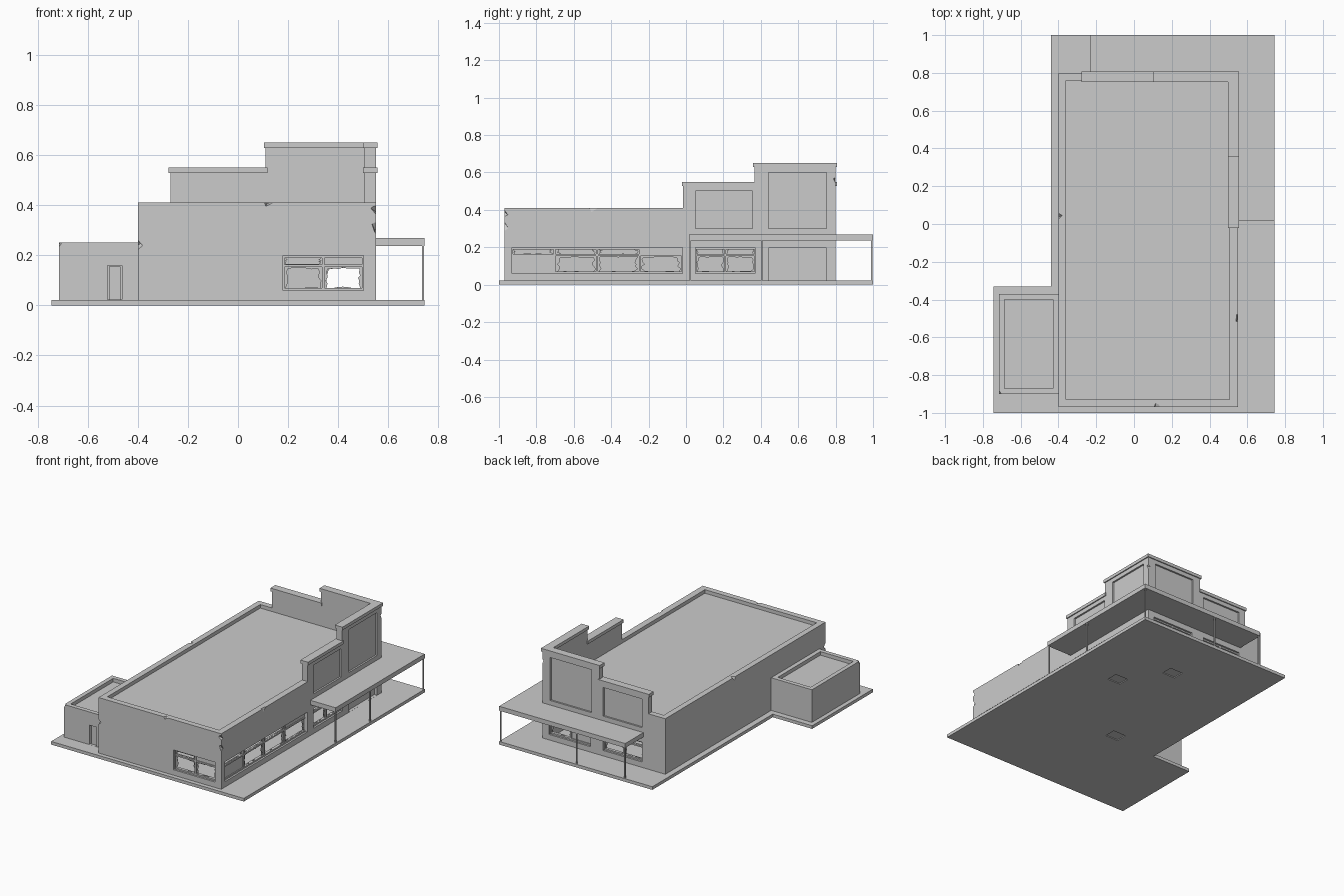
import bpy, bmesh, math, random
from mathutils import Vector, Euler

random.seed(4)
if "Cube" in bpy.data.objects:
    bpy.data.objects.remove(bpy.data.objects["Cube"])

grey = bpy.data.materials.new("plain grey")
grey.use_nodes = True
GREY = (0.6, 0.6, 0.6, 1)
grey.diffuse_color = GREY
grey.node_tree.nodes["Principled BSDF"].inputs["Base Color"].default_value = GREY


def finish(name, bm):
    bmesh.ops.recalc_face_normals(bm, faces=bm.faces)
    mesh = bpy.data.meshes.new(name)
    bm.to_mesh(mesh)
    bm.free()
    mesh.materials.append(grey)
    ob = bpy.data.objects.new(name, mesh)
    bpy.context.collection.objects.link(ob)
    return ob


def box(name, x, y, z, turn=None):
    bm = bmesh.new()
    bmesh.ops.create_cube(bm, size=1)
    size = Vector((x[1] - x[0], y[1] - y[0], z[1] - z[0]))
    mid = Vector((x[0] + x[1], y[0] + y[1], z[0] + z[1])) / 2
    for v in bm.verts:
        v.co = v.co * size
        if turn:
            v.co.rotate(turn)
        v.co += mid
    return finish(name, bm)


def prism(name, outline, z0, z1):
    bm = bmesh.new()
    base = bm.faces.new([bm.verts.new((x, y, z0)) for x, y in outline])
    top = bmesh.ops.extrude_face_region(bm, geom=[base])["geom"]
    for v in top:
        if isinstance(v, bmesh.types.BMVert):
            v.co.z = z1
    return finish(name, bm)


def cut(ob, x, y, z, turn=None):
    cutter = box("cutter", x, y, z, turn)
    mod = ob.modifiers.new("cut", "BOOLEAN")
    mod.operation, mod.solver, mod.object = "DIFFERENCE", "EXACT", cutter
    bpy.context.view_layer.objects.active = ob
    bpy.ops.object.modifier_apply(modifier=mod.name)
    bpy.data.objects.remove(cutter)


def chip(ob, place, size):
    # Broken corner or edge
    span = [(c - size / 2, c + size / 2) for c in place]
    cut(ob, *span, turn=Euler([random.uniform(0.4, 1.1) for _ in range(3)]))


# Wall sides: turn a span along the wall and a span outward into x and y
WALLS = {"front": -0.97, "right": 0.55, "back": 0.80}


def on_wall(side, u, d0, d1):
    face = WALLS[side]
    sign = -1 if side == "front" else 1
    d = tuple(sorted((face + sign * d0, face + sign * d1)))
    return (d, u) if side == "right" else (u, d)


# Ground slab with shallow underside pits
slab = prism("ground_slab", [(-0.745, -1), (0.745, -1), (0.745, 1), (-0.44, 1),
                             (-0.44, -0.33), (-0.745, -0.33)], 0, 0.022)
for x, y in [(0.16, 0.58), (0.38, 0.29), (-0.08, -0.28)]:
    cut(slab, (x - 0.05, x + 0.05), (y - 0.04, y + 0.04), (-0.01, 0.006))

# Main hall: hollow room below, sunken roof above
hall = box("main_hall", (-0.40, 0.55), (-0.97, 0.80), (0.02, 0.41))
cut(hall, (-0.36, 0.51), (-0.93, 0.76), (0.0225, 0.36))
cut(hall, (-0.36, 0.505), (-0.93, 0.76), (0.385, 0.5))

# Raised stepped walls on the back and right edges
raised = {
    "tower_back_wall": ((0.11, 0.55), (0.76, 0.80), 0.65),
    "tower_right_wall": ((0.505, 0.55), (0.365, 0.76), 0.65),
    "step_back_wall": ((-0.27, 0.11), (0.76, 0.80), 0.55),
    "step_right_wall": ((0.505, 0.55), (-0.015, 0.365), 0.55),
}
walls = {}
for name, (x, y, top) in raised.items():
    walls[name] = box(name, x, y, (0.41, top - 0.01))
    o = 0.007
    box(name + "_cap", (x[0] - o, x[1] + o), (y[0] - o, y[1] + o), (top - 0.022, top))

# Recessed sign panels crossing hall and raised walls
panels = [("right", (0.44, 0.75), 0.60, "tower_right_wall"),
          ("right", (0.05, 0.37), 0.50, "step_right_wall"),
          ("back", (0.17, 0.49), 0.60, "tower_back_wall"),
          ("back", (-0.22, 0.08), 0.50, "step_back_wall")]
for side, u, top, wall in panels:
    if wall == "step_right_wall":
        u = (u[0], 0.355)
    for ob in (hall, walls[wall]):
        cut(ob, *on_wall(side, u, -0.012, 0.05), (0.30, top))

# Boarded doorway on the right
cut(hall, *on_wall("right", (0.44, 0.75), -0.02, 0.05), (0.0225, 0.195))


def pane(name, side, u, z, broken):
    # Glass sheet, with a jagged hole where broken
    if not broken:
        return box(name, *on_wall(side, u, -0.025, -0.02), z)
    bm = bmesh.new()
    cu, cz = sum(u) / 2, sum(z) / 2
    rings = ([], [])
    count = 24
    for i in range(count):
        a = math.tau * i / count
        c, s = math.cos(a), math.sin(a)
        m = max(abs(c), abs(s))
        for ring, f in zip(rings, (1, random.uniform(0.78, 0.97))):
            p = (cu + c / m * f * (u[1] - u[0]) / 2, cz + s / m * f * (z[1] - z[0]) / 2)
            x, y = on_wall(side, (p[0], p[0]), -0.022, -0.022)
            ring.append(bm.verts.new((x[0], y[0], p[1])))
    for i in range(count):
        j = (i + 1) % count
        bm.faces.new((rings[0][i], rings[0][j], rings[1][j], rings[1][i]))
    ob = finish(name, bm)
    ob.modifiers.new("thickness", "SOLIDIFY").thickness = 0.004
    return ob


def window(name, side, u, lower, upper):
    # Opening, bars and two rows of panes
    z0, zm, z1 = 0.06, 0.158, 0.198
    cut(hall, *on_wall(side, u, -0.07, 0.05), (z0, z1))
    n = len(lower)
    step = (u[1] - u[0]) / n
    bar = 0.005
    for i in range(n + 1):
        at = u[0] + i * step
        box(name + "_post", *on_wall(side, (at - bar, at + bar), -0.035, -0.012), (z0, z1))
    for z in (z0 + bar, zm, z1 - bar):
        box(name + "_rail", *on_wall(side, u, -0.034, -0.013), (z - bar, z + bar))
    for i in range(n):
        span = (u[0] + i * step + bar, u[0] + (i + 1) * step - bar)
        pane(name + "_lower_glass", side, span, (z0 + bar, zm - bar), lower[i])
        pane(name + "_upper_glass", side, span, (zm + bar, z1 - bar), upper[i])


window("front_window", "front", (0.18, 0.50), (1, 1), (1, 0))
window("long_window", "right", (-0.93, -0.02), (0, 1, 1, 1), (1, 1, 1, 0))
window("side_window", "right", (0.05, 0.37), (1, 1), (1, 1))
window("back_window", "back", (0.18, 0.50), (0, 1), (0, 1))
window("rear_window", "back", (-0.22, 0.08), (1, 1), (1, 1))

# Side annex with sunken roof and doorway
annex = box("annex", (-0.715, -0.40), (-0.90, -0.37), (0.02, 0.25))
cut(annex, (-0.685, -0.43), (-0.87, -0.40), (0.225, 0.3))
cut(annex, (-0.52, -0.463), (-0.95, -0.875), (0.0225, 0.158))
box("annex_door", (-0.515, -0.468), (-0.885, -0.875), (0.022, 0.154))

# Wrap-around canopy and its thin posts
prism("canopy", [(-0.23, 0.80), (0.55, 0.80), (0.55, 0.015), (0.745, 0.015),
                 (0.745, 1), (-0.23, 1)], 0.237, 0.268)
for x, y in [(0.738, 0.022), (0.738, 0.405), (0.738, 0.992), (0.15, 0.992), (-0.223, 0.992)]:
    box("canopy_post", (x - 0.004, x + 0.004), (y - 0.004, y + 0.004), (0.02, 0.24))

# Weathered chips along the edges
for place in [(0.557, -0.977, 0.38), (0.557, -0.975, 0.31), (-0.405, -0.975, 0.24),
              (-0.407, 0.04, 0.415), (0.12, -0.975, 0.418), (0.557, -0.5, 0.417)]:
    chip(hall, place, 0.034)
chip(annex, (-0.72, -0.905, 0.25), 0.03)
chip(walls["tower_back_wall"], (0.557, 0.806, 0.56), 0.03)
